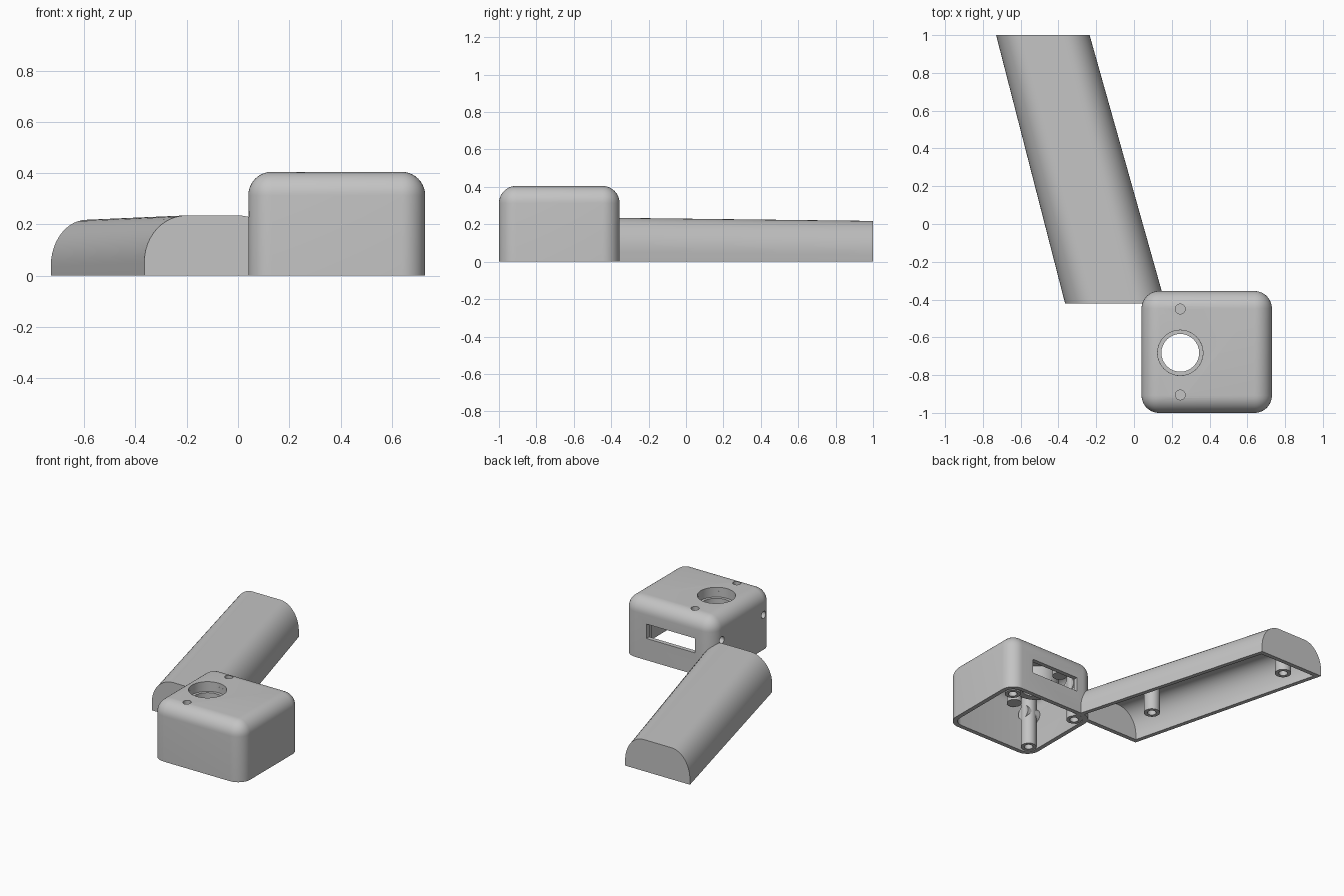
import bpy, bmesh, math
from mathutils import Vector, Matrix

if "Cube" in bpy.data.objects:
    bpy.data.objects.remove(bpy.data.objects["Cube"])

grey = bpy.data.materials.new("plain grey")
grey.use_nodes = True
COLOUR = (0.55, 0.55, 0.55, 1)
grey.diffuse_color = COLOUR
grey.node_tree.nodes["Principled BSDF"].inputs["Base Color"].default_value = COLOUR


def finish(bm, name):
    bmesh.ops.recalc_face_normals(bm, faces=bm.faces[:])
    mesh = bpy.data.meshes.new(name)
    bm.to_mesh(mesh)
    bm.free()
    mesh.materials.append(grey)
    ob = bpy.data.objects.new(name, mesh)
    bpy.context.collection.objects.link(ob)
    return ob


def smooth(ob):
    bpy.ops.object.select_all(action='DESELECT')
    ob.select_set(True)
    bpy.context.view_layer.objects.active = ob
    bpy.ops.object.shade_smooth_by_angle(angle=math.radians(35))


def block(name, lo, hi, radius=0):
    """Box between two corners, optionally rounded on all but the bottom edges."""
    lo, hi = Vector(lo), Vector(hi)
    size = hi - lo
    bm = bmesh.new()
    bmesh.ops.create_cube(bm, size=1, matrix=Matrix.Translation((lo + hi) / 2)
                          @ Matrix.Diagonal((*size, 1)))
    if radius:
        edges = [e for e in bm.edges if max(v.co.z for v in e.verts) > lo.z + 0.01]
        bmesh.ops.bevel(bm, geom=edges, offset=radius, segments=10,
                        profile=0.5, affect='EDGES')
    return finish(bm, name)


def lathe(name, profile, place, axis='Z', steps=32):
    """Closed (radius, height) profile turned about an axis."""
    bm = bmesh.new()
    turn = Matrix.Translation(place)
    if axis == 'X':
        turn = turn @ Matrix.Rotation(math.pi / 2, 4, 'Y')
    rings = []
    for i in range(steps):
        a = 2 * math.pi * i / steps
        rings.append([bm.verts.new(turn @ Vector((r * math.cos(a), r * math.sin(a), h)))
                      for r, h in profile])
    n = len(profile)
    for i in range(steps):
        a, b = rings[i], rings[(i + 1) % steps]
        for j in range(n):
            k = (j + 1) % n
            bm.faces.new((a[j], a[k], b[k], b[j]))
    return finish(bm, name)


def tube(name, place, outer, inner, length, axis='Z'):
    return lathe(name, [(inner, 0), (outer, 0), (outer, length), (inner, length)], place, axis)


def rod(name, place, radius, length, axis='Z'):
    bm = bmesh.new()
    turn = Matrix.Translation(place)
    if axis == 'X':
        turn = turn @ Matrix.Rotation(math.pi / 2, 4, 'Y')
    bmesh.ops.create_cone(bm, cap_ends=True, segments=40, radius1=radius, radius2=radius,
                          depth=length, matrix=turn @ Matrix.Translation((0, 0, length / 2)))
    return finish(bm, name)


def cut(ob, cutters):
    """Subtract the cutters, bake the result and delete them."""
    for c in cutters:
        m = ob.modifiers.new("cut", 'BOOLEAN')
        m.operation, m.solver, m.object = 'DIFFERENCE', 'EXACT', c
    deps = bpy.context.evaluated_depsgraph_get()
    mesh = bpy.data.meshes.new_from_object(ob.evaluated_get(deps))
    ob.modifiers.clear()
    ob.data = mesh
    for c in cutters:
        bpy.data.objects.remove(c)


Y_FRONT, Y_BACK, WALL = -0.42, 1.0, 0.03


def arm(name, y0, y1, inset, base):
    """Leaning, tapering arm with a flat top and rounded shoulders."""
    bm = bmesh.new()
    loops = []
    for y in (y0, y1):
        t = (y - Y_FRONT) / (Y_BACK - Y_FRONT)
        left = -0.365 - 0.365 * t + inset
        right = 0.165 - 0.40 * t - inset
        top = 0.235 - 0.017 * t - inset
        rx, rz = 0.165 - 0.025 * t - inset / 2, 0.18 - inset / 2
        pts = [(left, base)]
        for i in range(13):
            a = math.pi / 2 * i / 12
            pts.append((left + rx * (1 - math.cos(a)), top - rz * (1 - math.sin(a))))
        pts += [(left + right - x, z) for x, z in reversed(pts)]
        loops.append([bm.verts.new((x, y, z)) for x, z in pts])
    a, b = loops
    n = len(a)
    for i in range(n):
        j = (i + 1) % n
        bm.faces.new((a[i], a[j], b[j], b[i]))
    bm.faces.new(a)
    bm.faces.new(b)
    return finish(bm, name)


parts = []

# Hollow arm with two screw posts
handle = arm("arm_shell", Y_FRONT, Y_BACK, 0, 0)
cut(handle, [arm("arm_cavity", Y_FRONT + WALL, Y_BACK - WALL, WALL, -0.05)])
parts.append(handle)
for name, x, y in (("front", -0.20, -0.06), ("back", -0.52, 0.87)):
    parts.append(tube("arm_post_" + name, (x, y, 0), 0.052, 0.028, 0.205))

# Hollow rounded housing with lens opening, rear slot and screw holes
LENS = (0.245, -0.682)
SIDES = (-0.905, -0.45)
housing = block("housing_shell", (0.04, -1, 0), (0.73, -0.355, 0.405), 0.092)
cutters = [block("cavity", (0.07, -0.97, -0.2), (0.70, -0.385, 0.375), 0.065),
           block("slot", (0.18, -0.45, 0.15), (0.55, -0.3, 0.25)),
           rod("lens_hole", (*LENS, 0.3), 0.12, 0.2)]
for y in SIDES:
    cutters.append(rod("top_hole", (0.245, y, 0.36), 0.026, 0.1))
    cutters.append(rod("side_hole", (0, y, 0.24), 0.024, 0.09, 'X'))
cut(housing, cutters)
parts.append(housing)

# Stepped lens seat
parts.append(lathe("lens_seat", [(0.1, 0), (0.145, 0), (0.145, 0.09), (0.12, 0.09),
                                 (0.12, 0.05), (0.1, 0.05)], (*LENS, 0.288)))

# Bosses beneath the top holes and beside the side holes
for y, side in zip(SIDES, ("front", "back")):
    parts.append(tube("top_boss_" + side, (0.245, y, 0.29), 0.048, 0.026, 0.088))
    parts.append(rod("top_boss_floor_" + side, (0.245, y, 0.28), 0.048, 0.015))
    parts.append(tube("side_boss_" + side, (0.06, y, 0.24), 0.048, 0.024, 0.11, 'X'))

# Housing screw posts
for name, x, y in (("front_inner", 0.125, SIDES[0]), ("back_inner", 0.125, SIDES[1]),
                   ("back_outer", 0.64, SIDES[1])):
    parts.append(tube("housing_post_" + name, (x, y, 0), 0.05, 0.028, 0.35))

for ob in parts:
    smooth(ob)
